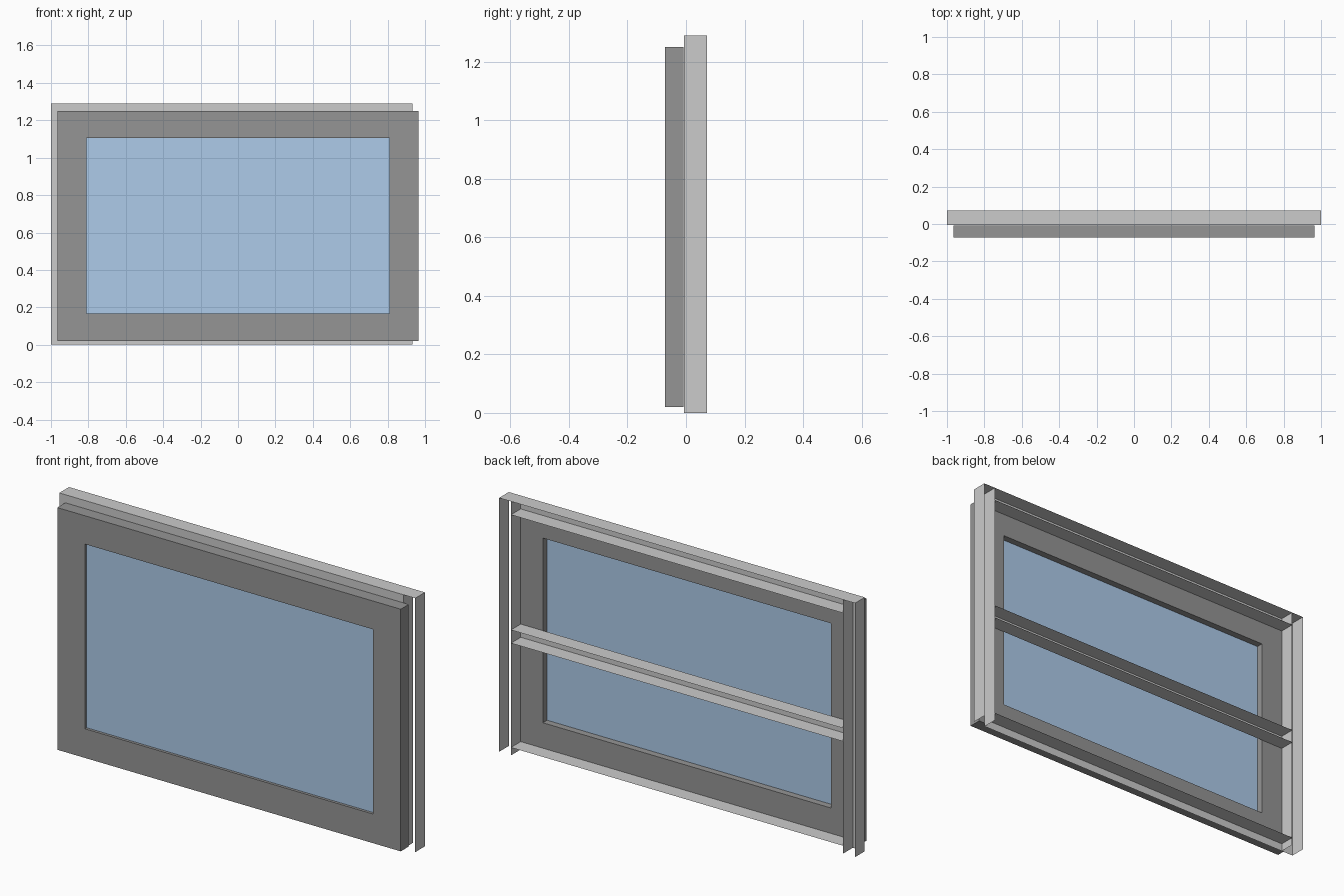
import bpy, bmesh

if "Cube" in bpy.data.objects:
    bpy.data.objects.remove(bpy.data.objects["Cube"])

BACK, WEB = 0.072, -0.006      # rear edge of the channels / plane of their front webs
TOP = 1.29


def material(name, rgb):
    m = bpy.data.materials.new(name)
    m.diffuse_color = (*rgb, 1)
    m.use_nodes = True
    m.node_tree.nodes["Principled BSDF"].inputs["Base Color"].default_value = m.diffuse_color
    return m


def finish(name, bm, mat=None):
    bmesh.ops.remove_doubles(bm, verts=bm.verts, dist=1e-5)
    bmesh.ops.recalc_face_normals(bm, faces=bm.faces)
    me = bpy.data.meshes.new(name)
    bm.to_mesh(me)
    bm.free()
    ob = bpy.data.objects.new(name, me)
    bpy.context.collection.objects.link(ob)
    if mat:
        me.materials.append(mat)
    return ob


def quad(bm, pts):
    return bm.faces.new([bm.verts.new(p) for p in pts])


def sheet_x(bm, x, z0, z1):
    quad(bm, [(x, WEB, z0), (x, BACK, z0), (x, BACK, z1), (x, WEB, z1)])


def sheet_z(bm, z, x0, x1):
    quad(bm, [(x0, WEB, z), (x1, WEB, z), (x1, BACK, z), (x0, BACK, z)])


def web(bm, x0, x1, z0, z1):
    quad(bm, [(x0, WEB, z0), (x1, WEB, z0), (x1, WEB, z1), (x0, WEB, z1)])


def rect(x, z0, z1, y):
    return [(-x, y, z0), (x, y, z0), (x, y, z1), (-x, y, z1)]


dark = material("dark_frame", (0.3, 0.3, 0.3))
blue = material("glass", (0.42, 0.6, 0.82))

# Window frame: flat ring extruded backwards
bm = bmesh.new()
outer = rect(0.965, 0.02, 1.25, -0.072)
inner = rect(0.81, 0.168, 1.106, -0.072)
for i in range(4):
    j = (i + 1) % 4
    quad(bm, [outer[i], outer[j], inner[j], inner[i]])
bmesh.ops.remove_doubles(bm, verts=bm.verts, dist=1e-5)
ext = bmesh.ops.extrude_face_region(bm, geom=bm.faces[:], use_keep_orig=True)
bmesh.ops.translate(bm, vec=(0, 0.064, 0),
                    verts=[v for v in ext["geom"] if isinstance(v, bmesh.types.BMVert)])
finish("window_frame", bm, dark)

# Glass pane
bm = bmesh.new()
bmesh.ops.create_cube(bm, size=1)
for v in bm.verts:
    v.co = (v.co.x * 1.62, v.co.y * 0.016 - 0.05, v.co.z * 0.938 + 0.637)
finish("glass_pane", bm, blue)

# Side studs: folded sheet channels; only the left one has a front web
for name, s in (("left_stud", -1), ("right_stud", 1)):
    bm = bmesh.new()
    sheet_x(bm, s, 0, TOP)
    sheet_x(bm, s * 0.933, 0, TOP)
    sheet_z(bm, TOP, s * 0.933, s)
    if s < 0:
        web(bm, -1, -0.933, 0, TOP)
    finish(name, bm)

# Horizontal rails: front web with flanges at the given heights
rails = {
    "top_rail": (1.222, TOP, (1.222, TOP)),
    "middle_rail": (0.57, 0.637, (0.57, 0.637)),
    "bottom_rail": (0, 0.04, (0.04,)),
}
for name, (z0, z1, flanges) in rails.items():
    bm = bmesh.new()
    web(bm, -0.933, 0.933, z0, z1)
    for z in flanges:
        sheet_z(bm, z, -0.933, 0.933)
    finish(name, bm)
